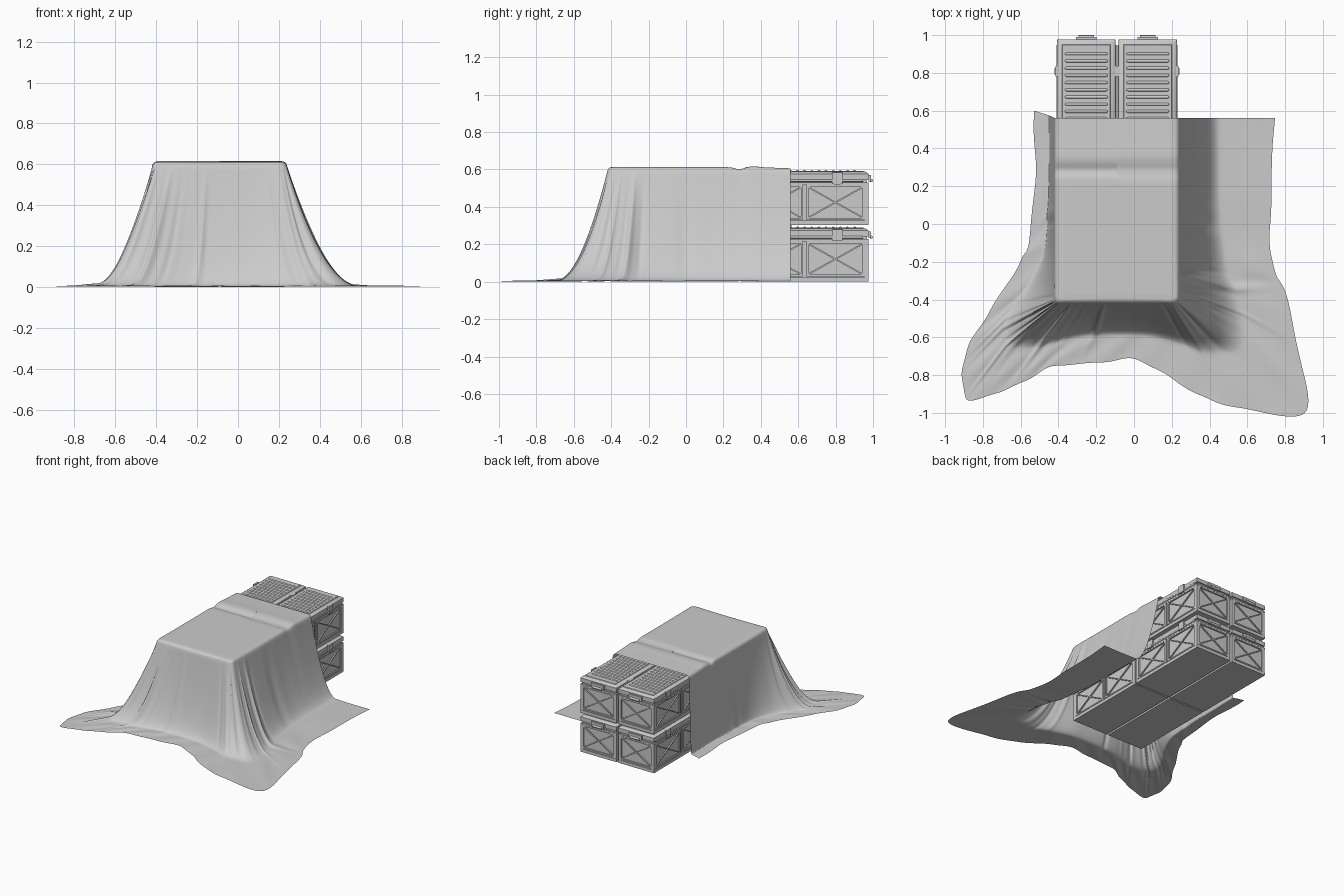
import bpy, bmesh, math, random
from mathutils import Matrix, Vector

if "Cube" in bpy.data.objects:
    bpy.data.objects.remove(bpy.data.objects["Cube"])

random.seed(4)
W, L, H = 0.31, 0.685, 0.29          # crate size


def box(bm, c, s, rot=None, taper=0.0):
    m = Matrix.Translation(c) @ (rot or Matrix()) @ Matrix.Diagonal((*s, 1))
    vs = bmesh.ops.create_cube(bm, size=1, matrix=m)["verts"]
    if taper:
        for v in vs:
            if v.co.z > c[2]:
                v.co.x -= math.copysign(taper, v.co.x - c[0])
                v.co.y -= math.copysign(taper, v.co.y - c[1])


def rod(bm, c, r, length, axis, segs=12):
    rot = Matrix.Rotation(math.pi / 2, 4, 'Y' if axis == 'X' else 'X')
    bmesh.ops.create_cone(bm, cap_ends=True, segments=segs, radius1=r, radius2=r,
                          depth=length, matrix=Matrix.Translation(c) @ rot)


def braced_panel(bm, axis, side, mid, width):
    """Raised frame and crossed braces on one crate wall."""
    z0, z1 = 0.03, 0.212
    zc, hz = (z0 + z1) / 2, z1 - z0
    ang = math.atan2(hz - 0.02, width - 0.02)
    diag = math.hypot(hz - 0.02, width - 0.02)

    def put(u, z, lu, lz, d, a=0):
        if axis == 'X':
            box(bm, (side * (W / 2 - 0.006), u, z), (d, lu, lz), Matrix.Rotation(a, 4, 'X'))
        else:
            box(bm, (u, side * (L / 2 - 0.006), z), (lu, d, lz), Matrix.Rotation(-a, 4, 'Y'))
    for a in (ang, -ang):
        put(mid, zc, diag, 0.008, 0.010, a)
    for s in (-1, 1):
        put(mid + s * (width / 2 - 0.004), zc, 0.012, hz, 0.012)
        put(mid, zc + s * (hz / 2 - 0.003), width, 0.010, 0.012)


def make_crate_mesh():
    bm = bmesh.new()
    # body, base plate and corner posts
    box(bm, (0, 0, 0.12), (W - 0.02, L - 0.02, 0.21))
    box(bm, (0, 0, 0.012), (W, L, 0.024))
    for sx in (-1, 1):
        for sy in (-1, 1):
            box(bm, (sx * (W / 2 - 0.012), sy * (L / 2 - 0.012), 0.12), (0.022, 0.022, 0.2))
    # braced walls
    for s in (-1, 1):
        for m in (-1, 1):
            braced_panel(bm, 'X', s, m * 0.165, 0.31)
        braced_panel(bm, 'Y', s, 0, W - 0.03)
    # lid with chamfered top
    box(bm, (0, 0, 0.221), (W, L, 0.012))
    box(bm, (0, 0, 0.235), (W - 0.02, L - 0.02, 0.02))
    box(bm, (0, 0, 0.257), (W, L, 0.032))
    box(bm, (0, 0, 0.279), (W, L, 0.012), taper=0.016)
    box(bm, (0, 0, 0.286), (W - 0.05, L - 0.05, 0.006), taper=0.004)
    # raised ribs on the lid
    for i in range(15):
        y = (i - 7) * 0.0382
        rod(bm, (0, y, 0.286), 0.0085, 0.21, 'X')
        for s in (-1, 1):
            bmesh.ops.create_icosphere(bm, subdivisions=2, radius=0.0085,
                                       matrix=Matrix.Translation((s * 0.105, y, 0.286)))
    # side latches and hinge rods
    for s in (-1, 1):
        rod(bm, (s * (W / 2 - 0.003), 0, 0.238), 0.007, L - 0.06, 'Y')
        for y in (-0.175, 0.175):
            box(bm, (s * (W / 2 + 0.002), y, 0.25), (0.014, 0.055, 0.06))
            box(bm, (s * (W / 2 + 0.006), y, 0.228), (0.014, 0.035, 0.02))
        # end handle
        ye = s * (L / 2 + 0.006)
        box(bm, (0, ye, 0.25), (0.11, 0.014, 0.035))
        rod(bm, (0, s * (L / 2 + 0.014), 0.238), 0.009, 0.08, 'X')
    me = bpy.data.meshes.new("crate")
    bm.to_mesh(me)
    bm.free()
    return me


# eight stacked crates
crate = make_crate_mesh()
for lvl, z in enumerate((0, 0.303)):
    for col, x in enumerate((-0.2525, 0.0725)):
        for row, y in enumerate((-0.062, 0.634)):
            ob = bpy.data.objects.new(f"crate_{lvl}{col}{row}", crate)
            ob.location = (x, y, z)
            bpy.context.collection.objects.link(ob)
bpy.context.view_layer.objects.active = ob
ob.select_set(True)
bpy.ops.object.shade_smooth_by_angle(angle=math.radians(40))

# tarp guide points: top edge, floor contact, hem (x, y each)
KEYS = [
    (-.42, .56, -.45, .575, -.53, .60), (-.42, .30, -.45, .30, -.525, .30),
    (-.42, .05, -.46, .02, -.555, -.08), (-.42, -.15, -.48, -.16, -.60, -.20),
    (-.42, -.30, -.56, -.32, -.76, -.45), (-.42, -.38, -.64, -.43, -.87, -.64),
    (-.415, -.41, -.69, -.57, -.91, -.80), (-.40, -.42, -.66, -.64, -.88, -.93),
    (-.35, -.42, -.55, -.66, -.72, -.89), (-.28, -.42, -.42, -.63, -.57, -.83),
    (-.20, -.42, -.29, -.60, -.42, -.75), (-.12, -.42, -.15, -.59, -.20, -.735),
    (-.03, -.42, -.02, -.59, .00, -.72), (.06, -.42, .10, -.60, .16, -.79),
    (.14, -.42, .25, -.64, .35, -.91), (.21, -.42, .40, -.69, .56, -.975),
    (.235, -.405, .56, -.66, .90, -1.0), (.24, -.37, .58, -.52, .89, -.75),
    (.24, -.29, .54, -.37, .80, -.37), (.24, -.18, .49, -.20, .735, -.22),
    (.24, .08, .46, .08, .725, .08), (.24, .56, .45, .56, .74, .56)]
N, PER = len(KEYS), 20


def sample(s):
    i = min(int(s), N - 2)
    t = s - i
    p = [KEYS[min(max(i + k, 0), N - 1)] for k in (-1, 0, 1, 2)]
    return [0.5 * (2 * b + (c - a) * t + (2 * a - 5 * b + 4 * c - d) * t * t
                   + (3 * b - a - 3 * c + d) * t ** 3) for a, b, c, d in zip(*p)]


# random folds gathered near the two front corners
folds = [(random.gauss(c, 1.7), random.uniform(0.07, 0.17), random.uniform(-0.014, 0.022))
         for c in (6.5, 16.5) for _ in range(13)]
folds += [(random.uniform(1, 20.5), random.uniform(0.1, 0.25), random.uniform(-0.008, 0.01))
          for _ in range(12)]


def fold(s):
    return sum(a * math.exp(-((s - c) / w) ** 2) for c, w, a in folds)


def sag(y):
    """Top height: dip over the gap between crate rows."""
    return (0.612 - 0.013 * math.exp(-((y - 0.285) / 0.028) ** 2)
            + 0.004 * math.exp(-((y - 0.36) / 0.04) ** 2) - 0.006 * max(0, y - 0.4) / 0.16)


def column(s):
    tx, ty, fx, fy, hx, hy = sample(s)
    T, F, E = Vector((tx, ty)), Vector((fx, fy)), Vector((hx, hy))
    spine = Vector((-0.09, max(ty, -0.1)))
    inward = (spine - T).normalized()
    out = (F - T).normalized()
    fd = fold(s)
    pts = []
    rim = T + inward * 0.028
    for k in range(9):                       # flat top
        p = spine.lerp(rim, k / 8)
        pts.append((p.x, p.y, sag(p.y)))
    top = sag(ty)
    for k in range(1, 5):                    # rounded edge
        a = k / 4 * math.radians(78)
        p = rim + (T - rim) * math.sin(a)
        pts.append((p.x, p.y, top - 0.026 * (1 - math.cos(a))))
    z0, T2 = pts[-1][2], Vector(pts[-1][:2])
    for k in range(1, 31):                   # hanging skirt
        t = k / 30
        f = 3 * (1 - t) ** 2 * t * .2 + 3 * (1 - t) * t * t * .58 + t ** 3
        z = (1 - t) ** 3 + 3 * (1 - t) ** 2 * t * .62 + 3 * (1 - t) * t * t * .03
        d = fd * math.sin(math.pi * min(t, 0.62) * 0.8) * (1 - 0.5 * max(0, t - 0.5))
        p = T2.lerp(F, f) + out * max(d, -0.5 * f * (F - T2).length)
        pts.append((p.x, p.y, 0.006 + z * (z0 - 0.006) + max(fd, 0) * 0.4 * t ** 4))
    P = Vector(pts[-1][:2])
    E = E + out * 0.008 * math.sin(s * 4.1) * math.sin(s * 1.7)
    for k in range(1, 13):                   # hem lying on the floor
        t = k / 12
        p = P.lerp(E, t)
        rip = 0.003 * math.sin(s * 5 + 2 * t) * math.sin(math.pi * t)
        pts.append((p.x, p.y, max(0.002, 0.006 + max(fd, 0) * 0.4 * (1 - t) + rip - 0.003 * t)))
    return pts


# tarp surface
cols = [column(i / PER) for i in range((N - 1) * PER + 1)]
rows = len(cols[0])
verts = [v for c in cols for v in c]
faces = [(i * rows + j, i * rows + j + 1, (i + 1) * rows + j + 1, (i + 1) * rows + j)
         for i in range(len(cols) - 1) for j in range(rows - 1)]
me = bpy.data.meshes.new("tarp")
me.from_pydata(verts, [], faces)
bm = bmesh.new()
bm.from_mesh(me)
bmesh.ops.remove_doubles(bm, verts=bm.verts, dist=0.0004)
bmesh.ops.recalc_face_normals(bm, faces=bm.faces)
if sum(f.normal.z * f.calc_area() for f in bm.faces) < 0:
    bmesh.ops.reverse_faces(bm, faces=bm.faces)
for f in bm.faces:
    f.smooth = True
bm.to_mesh(me)
bm.free()
tarp = bpy.data.objects.new("tarp", me)
bpy.context.collection.objects.link(tarp)
